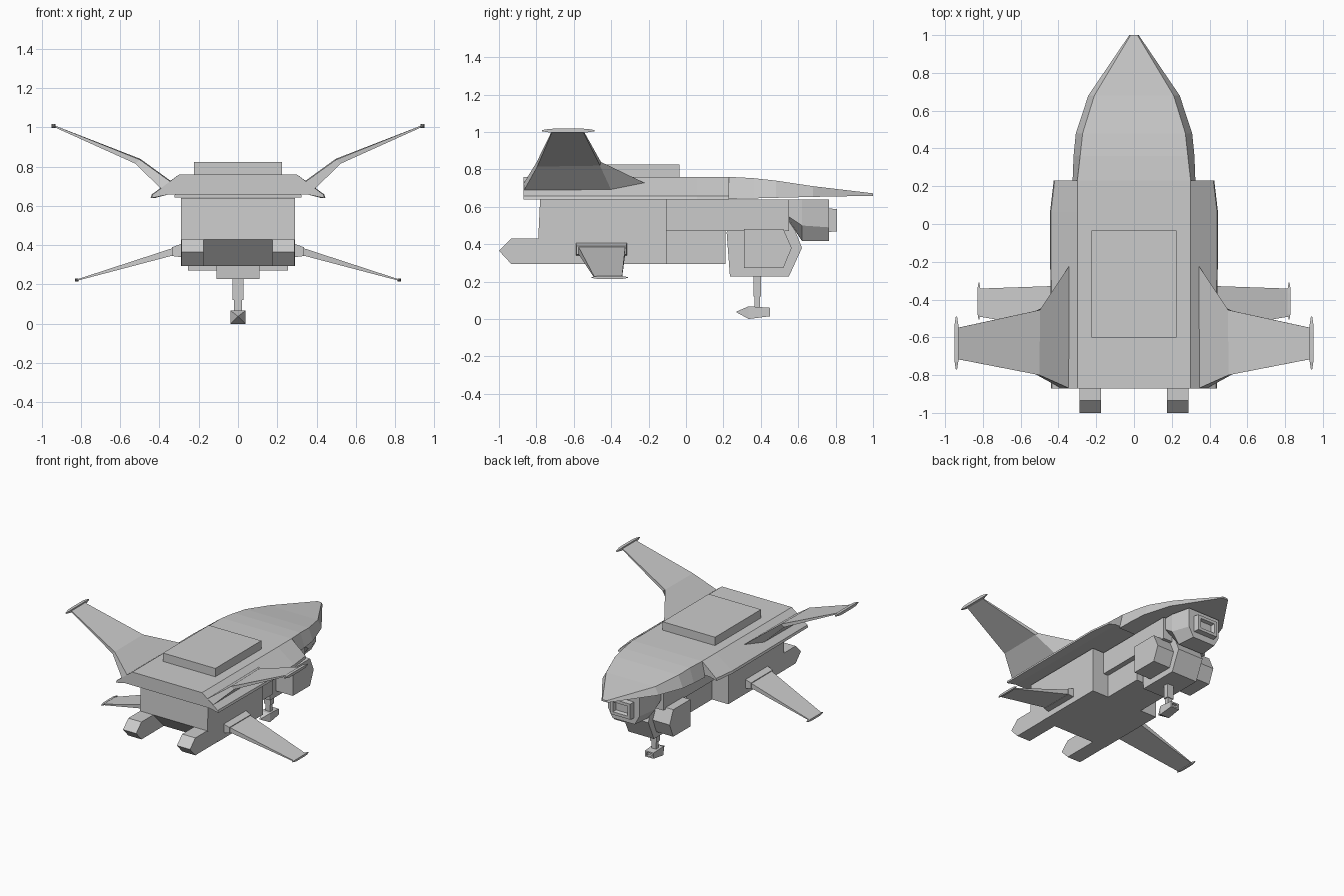
import bpy, bmesh


def loft(name, rings, mirror=False):
    """Skin a list of equal-length point rings and cap both ends."""
    bm = bmesh.new()
    vs = [[bm.verts.new(p) for p in r] for r in rings]
    n = len(rings[0])
    for a, b in zip(vs, vs[1:]):
        for i in range(n):
            j = (i + 1) % n
            bm.faces.new((a[i], a[j], b[j], b[i]))
    bm.faces.new(vs[0][::-1])
    bm.faces.new(vs[-1])
    bmesh.ops.remove_doubles(bm, verts=bm.verts, dist=1e-5)
    bmesh.ops.recalc_face_normals(bm, faces=bm.faces)
    me = bpy.data.meshes.new(name)
    bm.to_mesh(me)
    bm.free()
    ob = bpy.data.objects.new(name, me)
    bpy.context.collection.objects.link(ob)
    if mirror:
        ob.modifiers.new("mirror", 'MIRROR')
    return ob


def prism(name, profile, x0, x1, mirror=False):
    """Side-view (y, z) profile stretched from x0 to x1."""
    return loft(name, [[(x, y, z) for y, z in profile] for x in (x0, x1)], mirror)


def box(name, x0, x1, y0, y1, z0, z1, mirror=False):
    return prism(name, [(y0, z0), (y1, z0), (y1, z1), (y0, z1)], x0, x1, mirror)


def rect(y, w, z0, z1):
    """Rectangle ring across x at a given y."""
    return [(-w, y, z0), (w, y, z0), (w, y, z1), (-w, y, z1)]


def sym(y, half):
    """Full ring at y from a right-hand (x, z) half profile."""
    return [(x, y, z) for x, z in half] + [(-x, y, z) for x, z in reversed(half)]


def hull_ring(y, w):
    return sym(y, [(0.30, 0.76), (w - 0.005, 0.658), (w, 0.64), (0.36, 0.657)])


# Upper hull with sloping sides and a drooped lip
loft("upper_hull", [hull_ring(y, w) for y, w in
                    [(-0.87, 0.44), (0.06, 0.445), (0.23, 0.425)]])

# Tapered nose: y, top half width, bottom half width, top z, bottom z
nose = [(0.23, 0.30, 0.325, 0.76, 0.642), (0.36, 0.285, 0.32, 0.753, 0.645),
        (0.48, 0.272, 0.308, 0.74, 0.648), (0.68, 0.21, 0.242, 0.71, 0.653),
        (1.0, 0.018, 0.025, 0.672, 0.659)]
loft("nose", [sym(y, [(t, zt), (b, zb)]) for y, t, b, zt, zb in nose])

# Raised roof panel
box("roof_panel", -0.225, 0.225, -0.60, -0.035, 0.75, 0.825)

# Main body with an undercut rear, then the narrower forward sections
prism("main_body", [(-0.78, 0.64), (-0.79, 0.43), (-0.66, 0.295),
                    (-0.105, 0.295), (-0.105, 0.64)], -0.29, 0.29)
box("upper_spine", -0.19, 0.19, -0.105, 0.55, 0.47, 0.64)
box("lower_spine", -0.15, 0.15, -0.105, 0.21, 0.295, 0.47)

# Thruster pods at the tail
prism("thruster_pod", [(-0.60, 0.43), (-0.935, 0.43), (-1.0, 0.365),
                       (-0.935, 0.295), (-0.60, 0.295)], 0.175, 0.288, True)

# Hexagonal centre drum and its side pods
prism("centre_drum", [(0.235, 0.227), (0.55, 0.227), (0.62, 0.38),
                      (0.56, 0.53), (0.29, 0.53), (0.217, 0.465)], -0.11, 0.11)
prism("side_pod", [(0.31, 0.272), (0.52, 0.272), (0.565, 0.38),
                   (0.52, 0.482), (0.31, 0.482)], 0.10, 0.255, True)

# Head block under the nose, with a framed sensor
loft("head_block", [
    sym(0.545, [(0.17, 0.64), (0.17, 0.55), (0.11, 0.53)]),
    sym(0.62, [(0.17, 0.64), (0.17, 0.50), (0.11, 0.418)]),
    sym(0.765, [(0.135, 0.64), (0.135, 0.49), (0.095, 0.418)])])
loft("sensor_frame", [rect(0.75, 0.09, 0.465, 0.592), rect(0.806, 0.085, 0.468, 0.588),
                      rect(0.806, 0.062, 0.49, 0.566), rect(0.78, 0.055, 0.497, 0.56)])

# Landing gear
box("gear_upper_strut", -0.028, 0.028, 0.36, 0.40, 0.12, 0.24)
box("gear_lower_strut", -0.02, 0.02, 0.365, 0.395, 0.05, 0.13)
loft("gear_foot", [rect(0.27, 0.003, 0.036, 0.04), rect(0.335, 0.039, 0.0, 0.068),
                   rect(0.45, 0.036, 0.015, 0.06), rect(0.45, 0.024, 0.025, 0.05),
                   rect(0.435, 0.02, 0.028, 0.047)])

# Upper wings: leading upper, trailing upper, trailing lower, leading lower
loft("upper_wing", [
    [(0.342, -0.22, 0.727), (0.342, -0.87, 0.722), (0.395, -0.865, 0.69), (0.39, -0.40, 0.69)],
    [(0.498, -0.455, 0.84), (0.50, -0.80, 0.836), (0.522, -0.795, 0.815), (0.522, -0.46, 0.82)],
    [(0.935, -0.55, 1.010), (0.935, -0.715, 1.010), (0.937, -0.715, 1.002), (0.937, -0.55, 1.002)]],
    True)

# Lower wings with root fairings
def wing_ring(x, y0, y1, z0, z1):
    return [(x, y0, z0), (x, y1, z0), (x, y1, z1), (x, y0, z1)]

loft("lower_wing_root", [wing_ring(0.28, -0.59, -0.315, 0.338, 0.41),
                         wing_ring(0.335, -0.585, -0.32, 0.345, 0.39)], True)
loft("lower_wing", [wing_ring(0.33, -0.575, -0.325, 0.348, 0.386),
                    wing_ring(0.82, -0.49, -0.342, 0.219, 0.226)], True)


# Streamlined rails on every wing tip
def tip_rail(name, x, z, w, y0, y1):
    rings = []
    for t, s in [(0, 0.3), (0.15, 0.9), (0.3, 1), (0.7, 1), (0.85, 0.9), (1, 0.3)]:
        y, h = y0 + (y1 - y0) * t, w * s
        rings.append([(x - h, y, z - h), (x + h, y, z - h),
                      (x + h, y, z + h), (x - h, y, z + h)])
    loft(name, rings, True)


tip_rail("upper_wing_tip", 0.94, 1.007, 0.011, -0.77, -0.49)
tip_rail("lower_wing_tip", 0.821, 0.222, 0.008, -0.505, -0.31)
